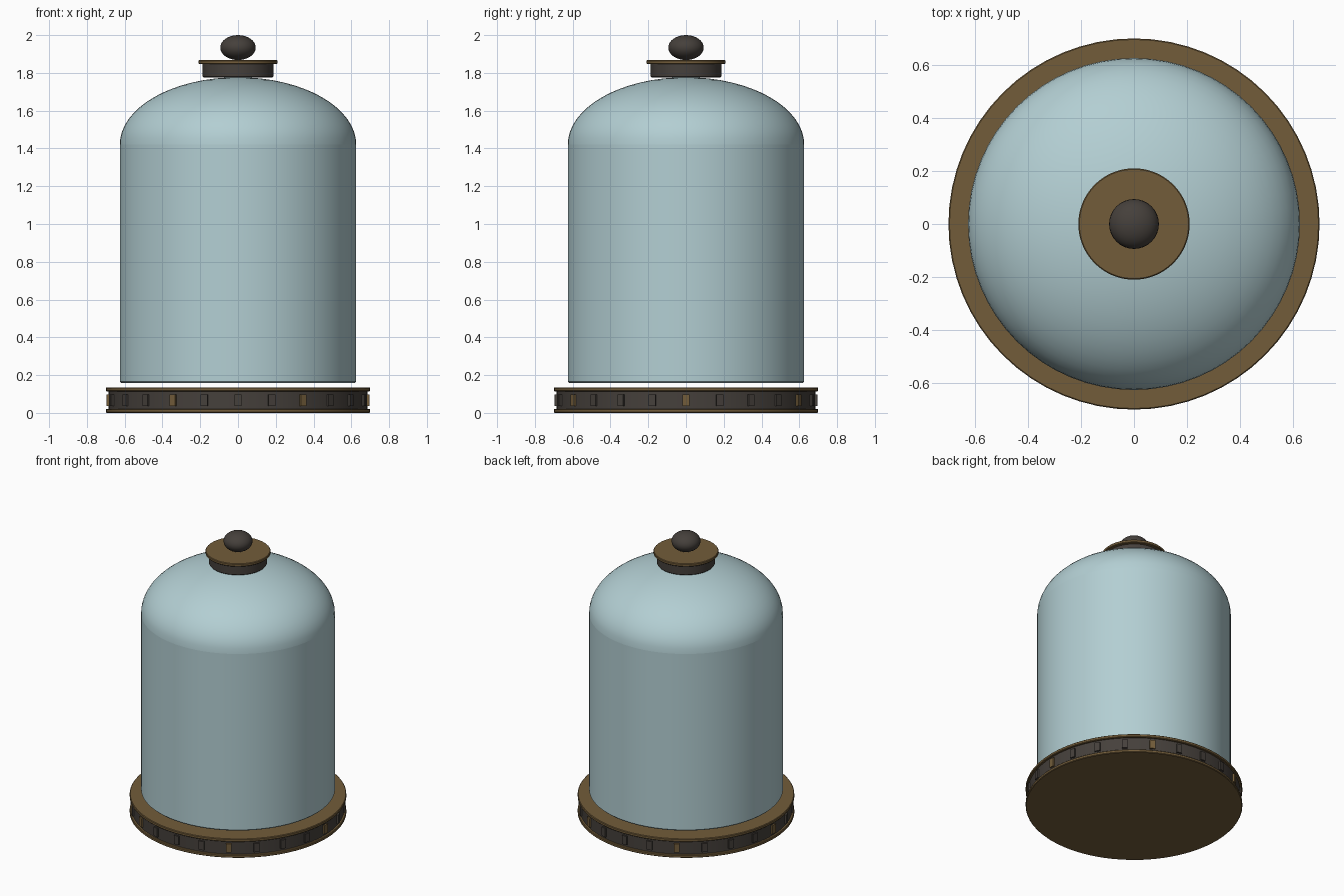
import bpy, bmesh, math
from mathutils import Matrix

if "Cube" in bpy.data.objects:
    bpy.data.objects.remove(bpy.data.objects["Cube"], do_unlink=True)


def material(name, colour):
    mat = bpy.data.materials.new(name)
    mat.use_nodes = True
    mat.diffuse_color = (*colour, 1)
    mat.node_tree.nodes["Principled BSDF"].inputs["Base Color"].default_value = (*colour, 1)
    return mat


GLASS = material("pale blue glass", (0.45, 0.62, 0.65))
BRASS = material("dull brass", (0.17, 0.108, 0.042))
IRON = material("dark iron", (0.06, 0.051, 0.044))


def finish(name, bm, mat):
    mesh = bpy.data.meshes.new(name)
    bm.to_mesh(mesh)
    bm.free()
    mesh.materials.append(mat)
    obj = bpy.data.objects.new(name, mesh)
    bpy.context.collection.objects.link(obj)
    bpy.ops.object.select_all(action='DESELECT')
    obj.select_set(True)
    bpy.context.view_layer.objects.active = obj
    bpy.ops.object.shade_smooth_by_angle(angle=math.radians(35))
    return obj


def lathe(name, profile, mat, sides=64):
    """Spin (radius, height) points, listed bottom to top, around the z axis."""
    bm = bmesh.new()
    verts = [bm.verts.new((r, 0, z)) for r, z in profile]
    edges = [bm.edges.new(pair) for pair in zip(verts, verts[1:])]
    bmesh.ops.spin(bm, geom=verts + edges, cent=(0, 0, 0), axis=(0, 0, 1),
                   angle=math.tau, steps=sides, use_duplicate=False)
    bmesh.ops.remove_doubles(bm, verts=bm.verts, dist=0.0001)
    bmesh.ops.recalc_face_normals(bm, faces=bm.faces)
    return finish(name, bm, mat)


def disc(name, radius, bottom, top, mat, edge=0.004):
    """Solid round plate with softened rims."""
    return lathe(name, [(0, bottom), (radius - edge, bottom), (radius, bottom + edge),
                        (radius, top - edge), (radius - edge, top), (0, top)], mat)


# Base: iron drum between two brass plates
disc("base_bottom_plate", 0.70, 0, 0.021, BRASS)
disc("base_drum", 0.685, 0.015, 0.12, IRON)
disc("base_top_plate", 0.70, 0.114, 0.135, BRASS)

# Studs around the drum, every fourth one brass
STUDS = 24
for i in range(STUDS):
    bm = bmesh.new()
    turn = Matrix.Rotation(math.tau * i / STUDS, 4, 'Z')
    place = Matrix.Translation((0.683, 0, 0.067))
    size = Matrix.Diagonal((0.026, 0.036, 0.062, 1))
    bmesh.ops.create_cube(bm, size=1, matrix=turn @ place @ size)
    finish(f"stud_{i + 1}", bm, IRON if i % 4 else BRASS)

# Glass wall and domed roof
R, SHOULDER, CROWN = 0.626, 1.42, 1.777
lathe("glass_wall", [(0, 0.158), (R - 0.008, 0.158), (R, 0.166), (R, SHOULDER)], GLASS)
RINGS = 16
arc = [math.pi / 2 * i / RINGS for i in range(RINGS + 1)]
lathe("glass_dome", [(R * math.cos(a), SHOULDER + (CROWN - SHOULDER) * math.sin(a))
                     for a in arc], GLASS)

# Cap and knob
disc("cap_collar", 0.187, 1.776, 1.852, IRON)
disc("cap_plate", 0.21, 1.847, 1.868, BRASS)
arc = [math.pi * (i / RINGS - 0.5) for i in range(RINGS + 1)]
lathe("knob", [(0.094 * math.cos(a), 1.934 + 0.066 * math.sin(a)) for a in arc], IRON, 32)
